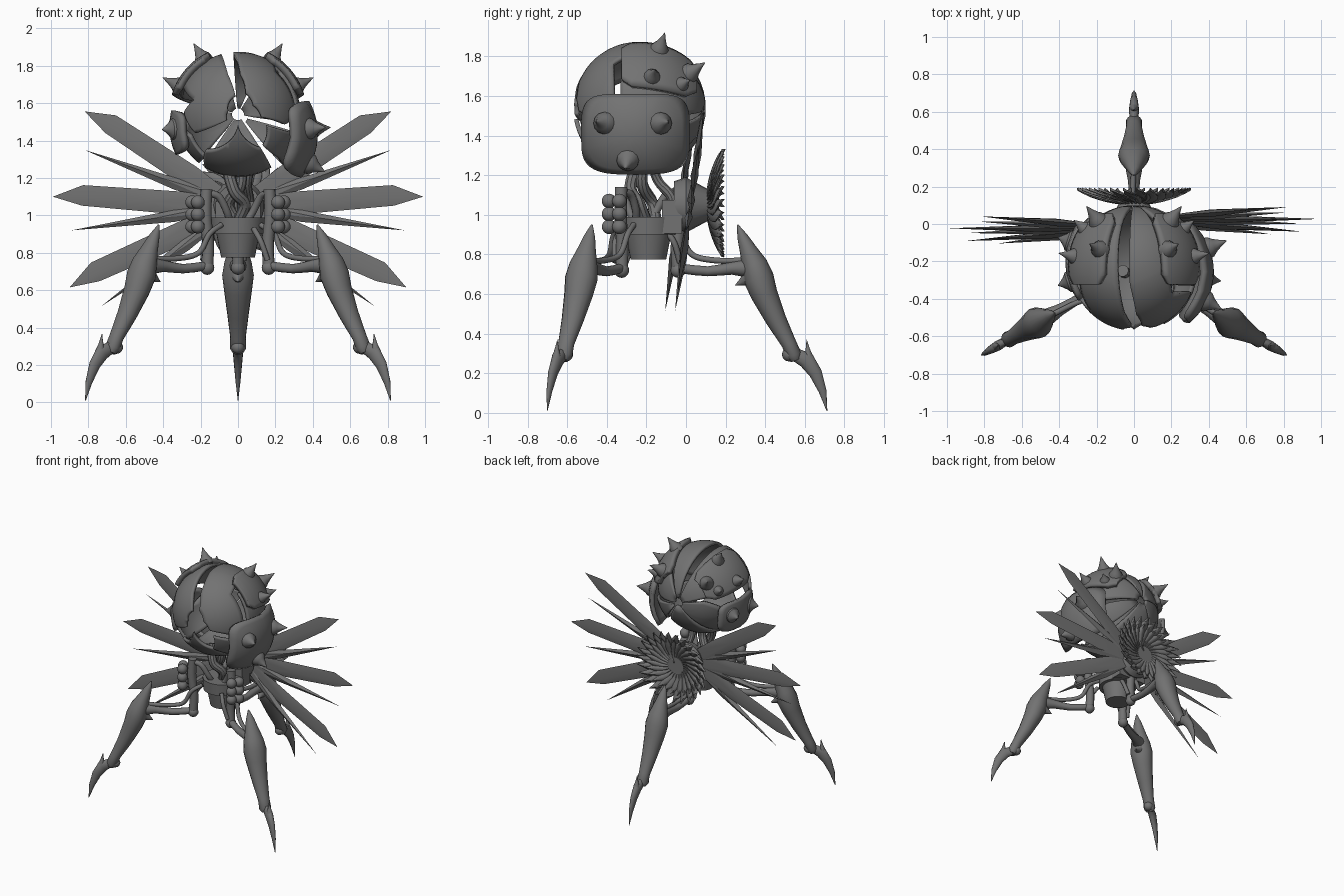
import bpy, bmesh, math
from math import sin, cos, pi, radians
from mathutils import Vector, Matrix

if "Cube" in bpy.data.objects:
    bpy.data.objects.remove(bpy.data.objects["Cube"], do_unlink=True)

GREY = (0.17, 0.17, 0.17, 1)
metal = bpy.data.materials.new("dull grey")
metal.use_nodes = True
metal.diffuse_color = GREY
metal.node_tree.nodes["Principled BSDF"].inputs["Base Color"].default_value = GREY

HEAD = Vector((0, -0.235, 1.54))
R = 0.335
BODY = Vector((0, -0.23, 0))


def finish(name, bm, thick=0, angle=35, recalc=True):
    """Turn a bmesh into a shaded, coloured object."""
    if recalc:
        bmesh.ops.recalc_face_normals(bm, faces=bm.faces)
    me = bpy.data.meshes.new(name)
    bm.to_mesh(me)
    bm.free()
    me.materials.append(metal)
    ob = bpy.data.objects.new(name, me)
    bpy.context.collection.objects.link(ob)
    bpy.ops.object.select_all(action='DESELECT')
    ob.select_set(True)
    bpy.context.view_layer.objects.active = ob
    bpy.ops.object.shade_smooth_by_angle(angle=radians(angle))
    if thick:
        mod = ob.modifiers.new("thickness", 'SOLIDIFY')
        mod.thickness, mod.offset = thick, -1
    return ob


def loft(bm, pts, radii, flat=1.0, sides=12, ref=(0, 1, 0)):
    """Closed tube through points with a radius at each."""
    pts = [Vector(p) for p in pts]
    rings = []
    for i, p in enumerate(pts):
        t = (pts[min(i + 1, len(pts) - 1)] - pts[max(i - 1, 0)]).normalized()
        u = t.cross(Vector(ref)).normalized()
        v = u.cross(t)
        rings.append([bm.verts.new(p + radii[i] * (u * cos(k * 2 * pi / sides) + v * flat * sin(k * 2 * pi / sides)))
                      for k in range(sides)])
    for a, b in zip(rings, rings[1:]):
        for k in range(sides):
            j = (k + 1) % sides
            bm.faces.new((a[k], a[j], b[j], b[k]))
    bm.faces.new(rings[0])
    bm.faces.new(rings[-1])


def smooth(pts, n=6):
    """Catmull-Rom path through the points."""
    p = [Vector(q) for q in pts]
    p = [2 * p[0] - p[1]] + p + [2 * p[-1] - p[-2]]
    out = []
    for a, b, c, d in zip(p, p[1:], p[2:], p[3:]):
        for k in range(n):
            t = k / n
            out.append(0.5 * (2 * b + (c - a) * t + (2 * a - 5 * b + 4 * c - d) * t * t
                              + (3 * b - a - 3 * c + d) * t ** 3))
    return out + [p[-2]]


def cable(bm, pts, r, ref=(0, 1, 0)):
    path = smooth(pts)
    loft(bm, path, [r] * len(path), sides=10, ref=ref)


def ball(bm, p, r):
    bmesh.ops.create_uvsphere(bm, u_segments=16, v_segments=10, radius=r, matrix=Matrix.Translation(p))


def spike(bm, base, normal, r, h):
    """Flared thorn."""
    n = Vector(normal).normalized()
    ref = (0, 0, 1) if abs(n.z) < 0.8 else (1, 0, 0)
    loft(bm, [Vector(base) + n * h * k for k in (-0.25, 0.1, 0.3, 0.65, 1)],
         [r, r * 0.9, r * 0.62, r * 0.3, r * 0.03], ref=ref)


def polar(a, b):
    """Direction: a turns round the front-back axis from the top, b from front to back."""
    a, b = radians(a), radians(b)
    return Vector((sin(b) * sin(a), -cos(b), sin(b) * cos(a)))


def shard(name, outline, radius=R, shift=(0, 0, 0), thick=0.022):
    """Piece of spherical shell with the given outline in polar degrees."""
    bm = bmesh.new()
    bm.faces.new([bm.verts.new((a, b, 0)) for a, b in outline])
    bmesh.ops.triangulate(bm, faces=bm.faces)
    bmesh.ops.subdivide_edges(bm, edges=bm.edges[:], cuts=9, use_grid_fill=True)
    for v in bm.verts:
        v.co = HEAD + Vector(shift) + radius * polar(v.co.x, v.co.y)
    bm.normal_update()
    if sum(f.normal.dot(f.calc_center_median() - HEAD) for f in bm.faces) < 0:
        bmesh.ops.reverse_faces(bm, faces=bm.faces)
    return finish(name, bm, thick, recalc=False)


# Cracked head shell
shard("head_upper_left", [(-5, 174), (-4, 75), (3, 42), (19, 22), (60, 17), (97, 23), (102, 50),
                          (92, 67), (42, 66), (30, 90), (22, 174)])
shard("head_rear_left", [(46, 74), (96, 73), (100, 174), (30, 174), (37, 105)])
shard("head_upper_right", [(-18, 174), (-15, 72), (-14, 41), (-8, 18), (-70, 10), (-118, 12), (-114, 48),
                           (-88, 60), (-72, 48), (-64, 75), (-74, 112), (-72, 174)])
shard("head_rear_right", [(-80, 145), (-104, 110), (-102, 70), (-114, 58), (-142, 60), (-140, 174), (-78, 174)])
shard("head_chin", [(180, 10), (164, 24), (146, 42), (148, 80), (146, 174), (216, 174), (212, 80), (222, 52), (200, 30)])
shard("head_lower_left", [(108, 26), (107, 55), (104, 174), (142, 174), (138, 60), (143, 36)], shift=(0.02, 0, -0.015))

# Brow plates with thorns
for side, s in (("left", 1), ("right", -1)):
    shard("brow_plate_" + side, [(s * a, b) for a, b in
          [(32, 76), (66, 76), (72, 84), (77, 132), (70, 142), (30, 142), (24, 134), (26, 84)]], R + 0.035, thick=0.035)
    bm = bmesh.new()
    for a, b, r, h in ((32, 106, 0.05, 0.1), (48, 134, 0.055, 0.11), (64, 100, 0.045, 0.09), (66, 126, 0.04, 0.07)):
        d = polar(s * a, b)
        spike(bm, HEAD + d * (R + 0.03), d, r, h)
    finish("brow_thorns_" + side, bm)


def cheek(side, centre, normal, hw, hh, thorns, curve=0.36):
    """Rounded rectangular shield, bulging outward, with thorns."""
    n = Vector(normal).normalized()
    u = Vector((0, 1, 0))
    v = n.cross(u).normalized() * (1 if n.x < 0 else -1)
    v = v if v.z > 0 else -v

    def place(x, y):
        return Vector(centre) + u * x + v * y + n * (math.sqrt(curve ** 2 - x * x - y * y) - curve)
    bm = bmesh.new()
    mid, prev, seg = bm.verts.new(place(0, 0)), None, 40
    for k in range(1, 8):
        ring = []
        for i in range(seg):
            c, s = cos(i * 2 * pi / seg), sin(i * 2 * pi / seg)
            ring.append(bm.verts.new(place(hw * k / 7 * math.copysign(abs(c) ** 0.5, c),
                                           hh * k / 7 * math.copysign(abs(s) ** 0.5, s))))
        for i in range(seg):
            j = (i + 1) % seg
            bm.faces.new((prev[i], ring[i], ring[j], prev[j]) if prev else (mid, ring[i], ring[j]))
        prev = ring
    bm.normal_update()
    if sum(f.normal.dot(n) for f in bm.faces) < 0:
        bmesh.ops.reverse_faces(bm, faces=bm.faces)
    finish("cheek_shield_" + side, bm, 0.03, recalc=False)
    bm = bmesh.new()
    for x, y, h in thorns:
        p = place(x, y)
        spike(bm, p, p - (Vector(centre) - n * curve), 0.06, h)
    finish("cheek_thorns_" + side, bm)


cheek("left", (0.425, -0.255, 1.40), (1, 0, -0.1), 0.275, 0.205,
      [(-0.16, 0.06, 0.09), (0.13, 0.06, 0.1), (-0.04, -0.13, 0.09)])
cheek("right", (-0.365, -0.2, 1.44), (-1, 0, -0.1), 0.21, 0.12,
      [(-0.11, 0.02, 0.06), (0.11, 0.02, 0.06)])

# Pot-shaped torso
bm = bmesh.new()
loft(bm, [(0, -0.19, z) for z in (0.775, 0.9, 0.901, 0.99)], [0.09, 0.115, 0.14, 0.145], sides=32)
finish("torso_pot", bm)
bm = bmesh.new()
bmesh.ops.create_cube(bm, size=1, matrix=Matrix.Translation((0, -0.07, 0.99)) @ Matrix.Diagonal((0.24, 0.1, 0.17, 1)))
finish("back_block", bm)
bm = bmesh.new()
loft(bm, [(0, y, 1.05) for y in (-0.06, 0.0, 0.13)], [0.12, 0.14, 0.07], sides=20, ref=(0, 0, 1))
finish("wing_hub", bm)

# Neck tubes
bm = bmesh.new()
for pts, r in (([(0.0, -0.2, 0.96), (0.035, -0.24, 1.06), (-0.02, -0.28, 1.13), (-0.06, -0.25, 1.26)], 0.032),
               ([(0.0, -0.15, 0.96), (-0.05, -0.17, 1.06), (0.01, -0.22, 1.15), (0.02, -0.22, 1.26)], 0.03),
               ([(0.05, -0.1, 0.98), (0.06, -0.07, 1.08), (0.05, -0.14, 1.17), (0.07, -0.18, 1.28)], 0.025)):
    cable(bm, pts, r)
finish("neck_tubes", bm)

# Three identical legs round the body
for name, turn in (("back", 90), ("front_left", -30), ("front_right", 210)):
    spin = Matrix.Translation(BODY) @ Matrix.Rotation(radians(turn), 4, 'Z')

    def leg_part(part, bm):
        bm.transform(spin)
        finish(name + "_" + part, bm, angle=50)

    bm = bmesh.new()
    loft(bm, smooth([(0.2, 0, 0.73), (0.34, 0, 0.715), (0.46, 0, 0.73), (0.56, 0, 0.73)], 2),
         [0.024, 0.025, 0.025, 0.028, 0.032, 0.042, 0.05])
    ball(bm, (0.19, 0, 0.72), 0.038)
    leg_part("thigh", bm)

    bm = bmesh.new()
    shin = [(0.49, 0.95, 0.004), (0.515, 0.89, 0.027), (0.545, 0.82, 0.045), (0.575, 0.75, 0.066), (0.597, 0.68, 0.077),
            (0.625, 0.6, 0.068), (0.685, 0.47, 0.052), (0.75, 0.35, 0.038), (0.775, 0.29, 0.04), (0.785, 0.265, 0.025)]
    loft(bm, [(r, 0, z) for r, z, w in shin], [w for r, z, w in shin], 1.1, 16)
    spike(bm, (0.55, 0, 0.68), (-0.9, 0, -0.45), 0.05, 0.08)
    leg_part("shin", bm)

    bm = bmesh.new()
    claw = [(0.745, 0.295, 0.025), (0.79, 0.29, 0.035), (0.84, 0.265, 0.042), (0.885, 0.2, 0.033),
            (0.92, 0.11, 0.02), (0.942, 0.01, 0.002)]
    loft(bm, [(r, 0, z) for r, z, w in claw], [w for r, z, w in claw], 0.65)
    spike(bm, (0.85, 0, 0.28), (-0.12, 0, 1), 0.024, 0.09)
    ball(bm, (0.75, 0, 0.295), 0.035)
    leg_part("claw", bm)

    bm = bmesh.new()
    cable(bm, [(0.19, 0, 0.72), (0.185, 0, 0.85), (0.2, 0, 1.0), (0.195, 0, 1.14)], 0.032)
    cable(bm, [(0.12, 0.03, 0.95), (0.2, 0.04, 0.9), (0.26, 0.03, 0.8), (0.38, 0.01, 0.77), (0.54, 0, 0.77)], 0.015)
    cable(bm, [(0.19, 0, 1.12), (0.13, 0.02, 1.1), (0.08, 0.02, 1.02), (0.05, 0, 0.96)], 0.02)
    cable(bm, [(0.12, -0.04, 0.93), (0.17, -0.05, 0.86), (0.2, -0.03, 0.76)], 0.015)
    if turn != 90:
        for z in (0.94, 1.005, 1.07):
            for y in (-0.03, 0.03):
                ball(bm, (0.265, y, z), 0.037)
    leg_part("shoulder", bm)

# Blade wings: tips given as x, z and whether the blade is broad
TIPS = [(0.82, 1.556, True), (0.82, 1.35, False), (0.99, 1.10, True),
        (0.89, 0.92, False), (0.9, 0.615, True), (0.73, 0.515, False)]
for side, s in (("left", 1), ("right", -1)):
    for n, (x, z, broad) in enumerate(TIPS):
        tip = Vector((x, 0.14 * (z - 1.05) - 0.005, z - 1.05))
        length, along = tip.length, tip.normalized()
        across = Vector((0, 1, 0)).cross(along).normalized() * -1
        if broad:
            outline = [(0.1, -0.04), (0.3, -0.062), (length * 0.84, -0.04), (length, 0),
                       (length * 0.84, 0.07), (0.3, 0.062), (0.1, 0.04)]
        else:
            outline = [(0.1, -0.02), (0.35, -0.035), (length, 0), (0.35, 0.028), (0.1, 0.02)]
        bm = bmesh.new()
        rim = [bm.verts.new(along * a + across * w) for a, w in outline]
        for bulge in (-0.02, 0.02):
            peak = bm.verts.new(along * length * 0.5 + Vector((0, bulge, 0)))
            for i in range(len(rim)):
                bm.faces.new((rim[i - 1], rim[i], peak))
        for v in bm.verts:
            v.co = Vector((s * v.co.x, v.co.y + 0.025 * s, v.co.z + 1.05))
        finish(f"wing_blade_{side}_{n + 1}", bm, angle=20)

# Dished fan of swirling feathers on the back
bm = bmesh.new()
COUNT = 26
for layer, reach in ((0, 0.31), (1, 0.25)):
    for i in range(COUNT):
        start = (i + layer * 0.5) * 2 * pi / COUNT
        rows = []
        for k in range(9):
            t = k / 8
            rad = 0.02 + (reach - 0.02) * t
            width = 0.19 * min(1, (1 - t) * 3.2) + 0.005
            rows.append([])
            for e in (-1, 0, 1):
                ang = start + 0.55 * t + e * width
                y = 0.11 + 0.8 * rad * rad + layer * 0.008 + (0.008 if e == 0 else 0) + e * 0.006
                rows[-1].append(bm.verts.new((rad * 0.98 * cos(ang), y, 1.06 + rad * 0.88 * sin(ang))))
        for a, b in zip(rows, rows[1:]):
            for e in (0, 1):
                bm.faces.new((a[e], a[e + 1], b[e + 1], b[e]))
finish("feather_fan", bm, 0.006)
